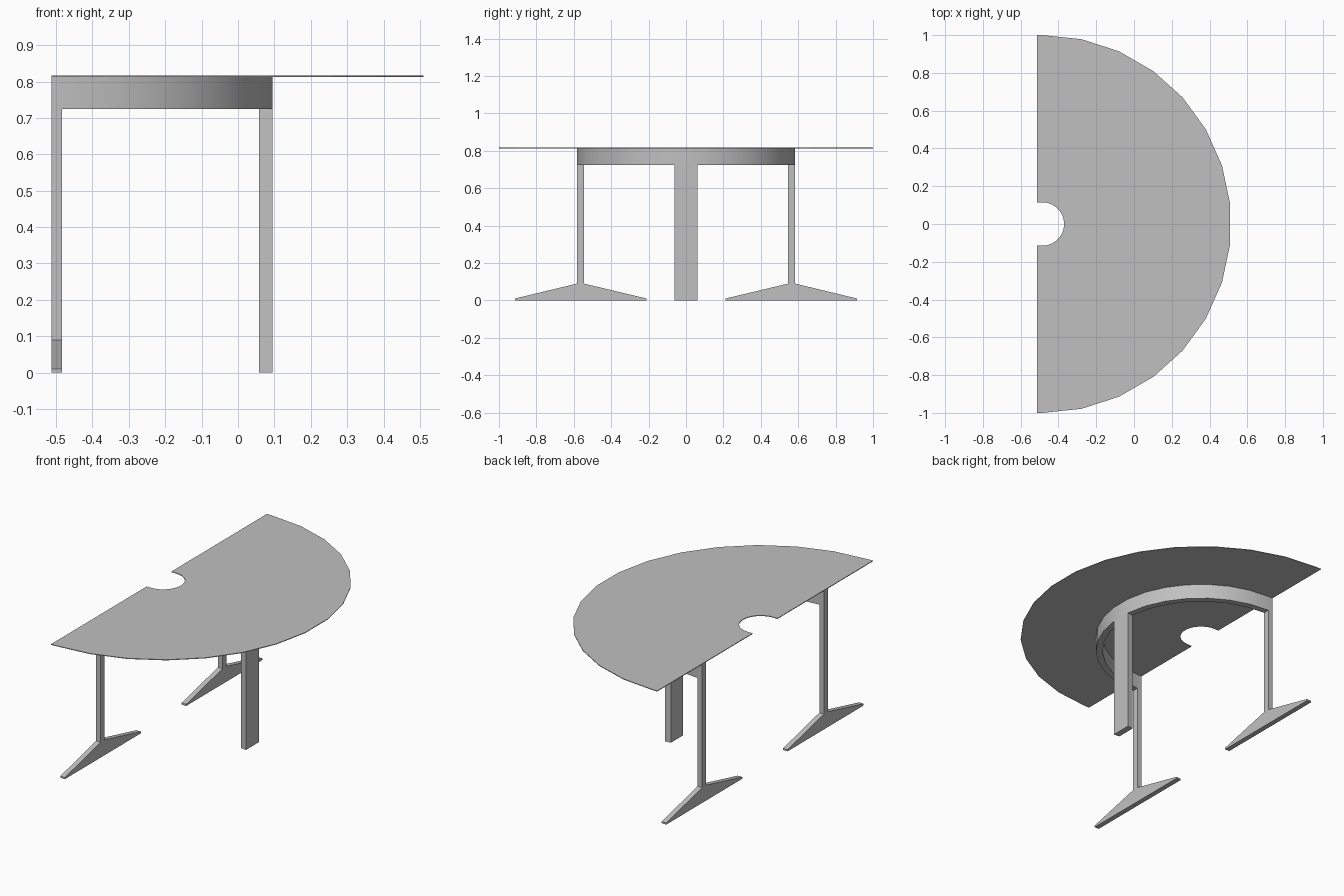
import bpy, bmesh, math
from mathutils import Vector

cube = bpy.data.objects.get("Cube")
if cube:
    bpy.data.objects.remove(cube, do_unlink=True)

grey = bpy.data.materials.new("plain grey")
grey.use_nodes = True
grey.diffuse_color = (0.53, 0.53, 0.53, 1)
grey.node_tree.nodes["Principled BSDF"].inputs["Base Color"].default_value = (0.53, 0.53, 0.53, 1)

CX, BACK = -0.485, -0.513          # arc centre and straight edge (x)
TOP, UNDER, APRON = 0.817, 0.813, 0.725
R_OUT, R_IN = 0.583, 0.546         # apron radii
SEGS = 15
FOOT_TOP, FOOT_X = 0.09, 0.03


def arc(radius, a0=-90, a1=90, segs=SEGS):
    """Points on an arc about the table centre, angles in degrees."""
    angles = [math.radians(a0 + (a1 - a0) * i / segs) for i in range(segs + 1)]
    return [(CX + radius * math.cos(a), radius * math.sin(a)) for a in angles]


def half_ring(outer, inner):
    """Half ring outline with short straight ends running to the straight edge."""
    o = [(BACK, -outer)] + arc(outer) + [(BACK, outer)]
    i = [(BACK, -inner)] + arc(inner) + [(BACK, inner)]
    return o + i[::-1]


def prism(name, points, offset, smooth=False):
    """Extrude a flat 3D outline along an offset."""
    bm = bmesh.new()
    face = bm.faces.new([bm.verts.new(p) for p in points])
    ext = bmesh.ops.extrude_face_region(bm, geom=[face], use_keep_orig=True)
    moved = [g for g in ext["geom"] if isinstance(g, bmesh.types.BMVert)]
    bmesh.ops.translate(bm, verts=moved, vec=Vector(offset))
    bmesh.ops.recalc_face_normals(bm, faces=bm.faces)
    mesh = bpy.data.meshes.new(name)
    bm.to_mesh(mesh)
    bm.free()
    mesh.materials.append(grey)
    obj = bpy.data.objects.new(name, mesh)
    bpy.context.collection.objects.link(obj)
    if smooth:
        bpy.ops.object.select_all(action='DESELECT')
        obj.select_set(True)
        bpy.context.view_layer.objects.active = obj
        bpy.ops.object.shade_smooth_by_angle(angle=math.radians(30))
    return obj


def upright(name, outline, z0, z1, smooth=False):
    return prism(name, [(x, y, z0) for x, y in outline], (0, 0, z1 - z0), smooth)


# Thin half-round top with a notch in the straight edge
upright("table_top", half_ring(1.0, 0.115), UNDER, TOP)

# Curved apron below the top
upright("apron", half_ring(R_OUT, R_IN), APRON, UNDER, smooth=True)

# Broad leg continuing the middle segment of the apron
upright("middle_leg", arc(R_OUT, -6, 6, 1) + arc(R_IN, -6, 6, 1)[::-1], 0, APRON)

# Slim legs and splayed feet at both apron ends
foot = [(0.21, 0), (0.21, 0.01), (R_IN, FOOT_TOP), (R_OUT, FOOT_TOP), (0.915, 0.01), (0.915, 0)]
for label, s in (("left", 1), ("right", -1)):
    x1 = BACK + FOOT_X
    upright(label + "_end_leg",
            [(BACK, s * R_IN), (x1, s * R_IN), (x1, s * R_OUT), (BACK, s * R_OUT)],
            FOOT_TOP, APRON)
    prism(label + "_foot", [(BACK, s * y, z) for y, z in foot], (FOOT_X, 0, 0))
